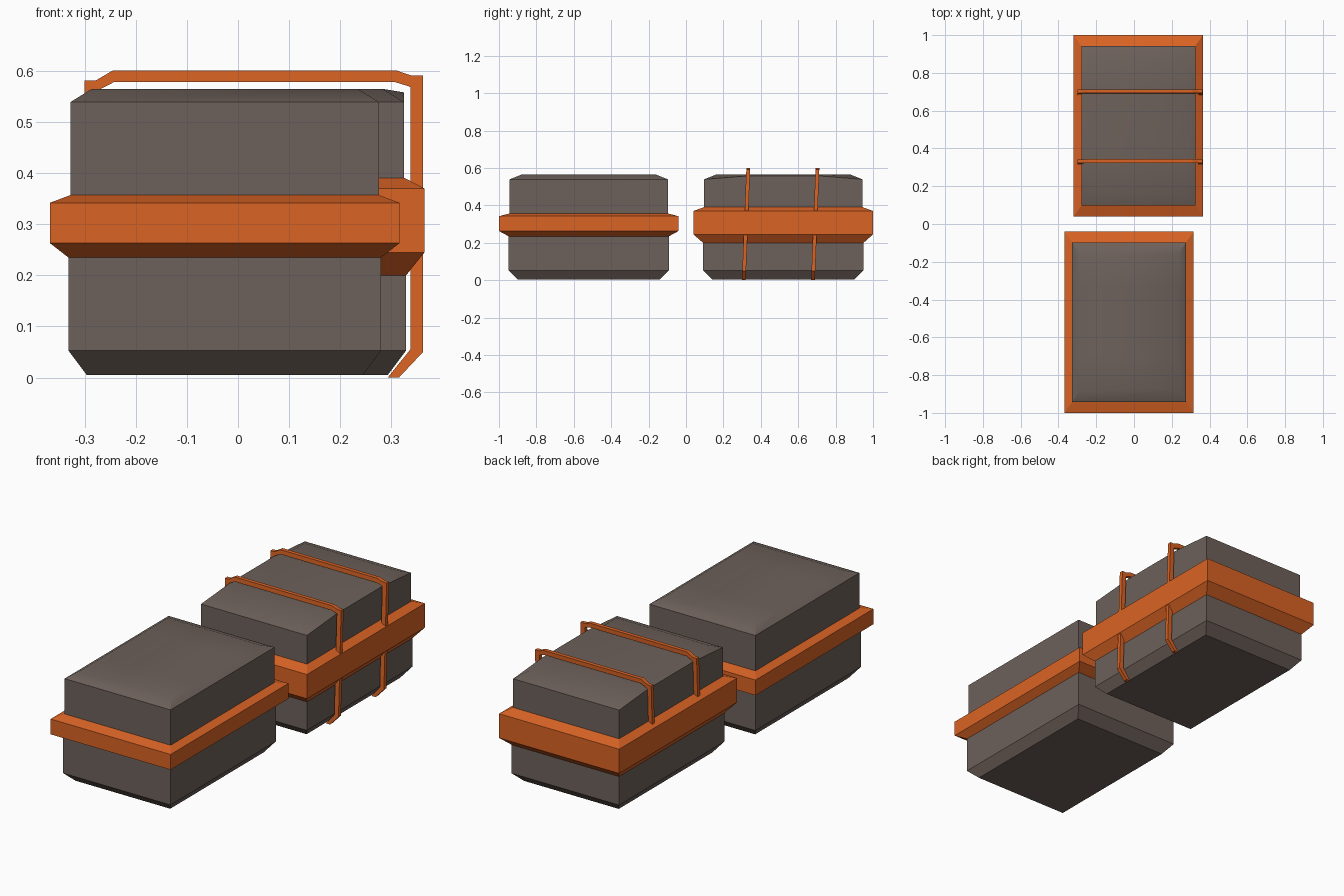
import bpy, bmesh

if "Cube" in bpy.data.objects:
    bpy.data.objects.remove(bpy.data.objects["Cube"])


def material(name, rgb):
    m = bpy.data.materials.new(name)
    m.diffuse_color = (*rgb, 1)
    m.use_nodes = True
    m.node_tree.nodes["Principled BSDF"].inputs["Base Color"].default_value = m.diffuse_color
    return m


GREY = material("warm grey", (0.155, 0.120, 0.104))
ORANGE = material("orange", (0.70, 0.125, 0.018))


def finish(bm, name, mat, smooth=False):
    bmesh.ops.recalc_face_normals(bm, faces=bm.faces)
    me = bpy.data.meshes.new(name)
    bm.to_mesh(me)
    bm.free()
    me.materials.append(mat)
    ob = bpy.data.objects.new(name, me)
    bpy.context.collection.objects.link(ob)
    if smooth:
        bpy.ops.object.select_all(action='DESELECT')
        ob.select_set(True)
        bpy.context.view_layer.objects.active = ob
        bpy.ops.object.shade_smooth_by_angle(angle=0.62)


def loft(name, mat, cx, cy, rings, cap=None, smooth=False):
    """Stack of rectangles (half x, half y, z, z of the middle of the sides)."""
    bm = bmesh.new()
    loops = []
    for r in rings:
        hx, hy, z = r[:3]
        zm = r[3] if len(r) > 3 else z
        q = 0.185
        pts = [(-hx, -hy, z), (hx, -hy, z), (hx, -q, zm), (hx, q, zm),
               (hx, hy, z), (-hx, hy, z), (-hx, q, zm), (-hx, -q, zm)]
        loops.append([bm.verts.new((cx + x, cy + y, w)) for x, y, w in pts])
    for a, b in zip(loops, loops[1:]):
        for i in range(8):
            j = (i + 1) % 8
            bm.faces.new((a[i], a[j], b[j], b[i]))
    if cap is not None:
        bm.faces.new(loops[cap])
    bm.normal_update()
    finish(bm, name, mat, smooth)


def case(label, cx, cy, belt, bulge):
    z0, z1, z2, z3 = belt
    # lower tub with chamfered base
    loft(label + "_tub", GREY, cx, cy,
         [(0.270, 0.380, 0.005), (0.306, 0.429, 0.053), (0.306, 0.429, z0)], cap=0)
    # orange rim band
    loft(label + "_rim", ORANGE, cx, cy,
         [(0.306, 0.429, z0), (0.342, 0.480, z1), (0.342, 0.480, z2), (0.302, 0.423, z3)])
    # lid with sloped top edge
    loft(label + "_lid", GREY, cx, cy,
         [(0.302, 0.423, z3), (0.302, 0.423, 0.539, bulge), (0.260, 0.358, 0.565)],
         cap=-1, smooth=True)


case("front_case", -0.026, -0.520, (0.235, 0.263, 0.342, 0.357), 0.539)
case("rear_case", 0.023, 0.520, (0.200, 0.245, 0.370, 0.391), 0.558)


def strap(name, y0, outer, inner):
    """Flat strap between two matching x-z paths, leaning slightly in y."""
    bm = bmesh.new()
    secs = []
    for (xo, zo), (xi, zi) in zip(outer, inner):
        secs.append([bm.verts.new((x, y0 + 0.04 * z + d, z))
                     for x, z, d in ((xo, zo, -0.01), (xo, zo, 0.01),
                                     (xi, zi, 0.01), (xi, zi, -0.01))])
    for a, b in zip(secs, secs[1:]):
        for i in range(4):
            j = (i + 1) % 4
            bm.faces.new((a[i], a[j], b[j], b[i]))
    bm.faces.new(secs[0])
    bm.faces.new(secs[-1])
    finish(bm, name, ORANGE)


for n, y0 in enumerate((0.309, 0.679), 1):
    # strap over the lid, both ends resting on the rim
    strap(f"top_strap_{n}", y0,
          [(-0.300, 0.372), (-0.300, 0.581), (-0.279, 0.581), (-0.245, 0.601),
           (0.310, 0.601), (0.339, 0.591), (0.362, 0.591), (0.362, 0.365)],
          [(-0.277, 0.372), (-0.277, 0.561), (-0.274, 0.562), (-0.243, 0.578),
           (0.308, 0.578), (0.334, 0.570), (0.338, 0.568), (0.338, 0.365)])
    # strap tail under the rim, hooked beneath the tub
    strap(f"lower_strap_{n}", y0,
          [(0.362, 0.250), (0.362, 0.050), (0.315, 0.000)],
          [(0.338, 0.250), (0.338, 0.056), (0.293, 0.000)])
